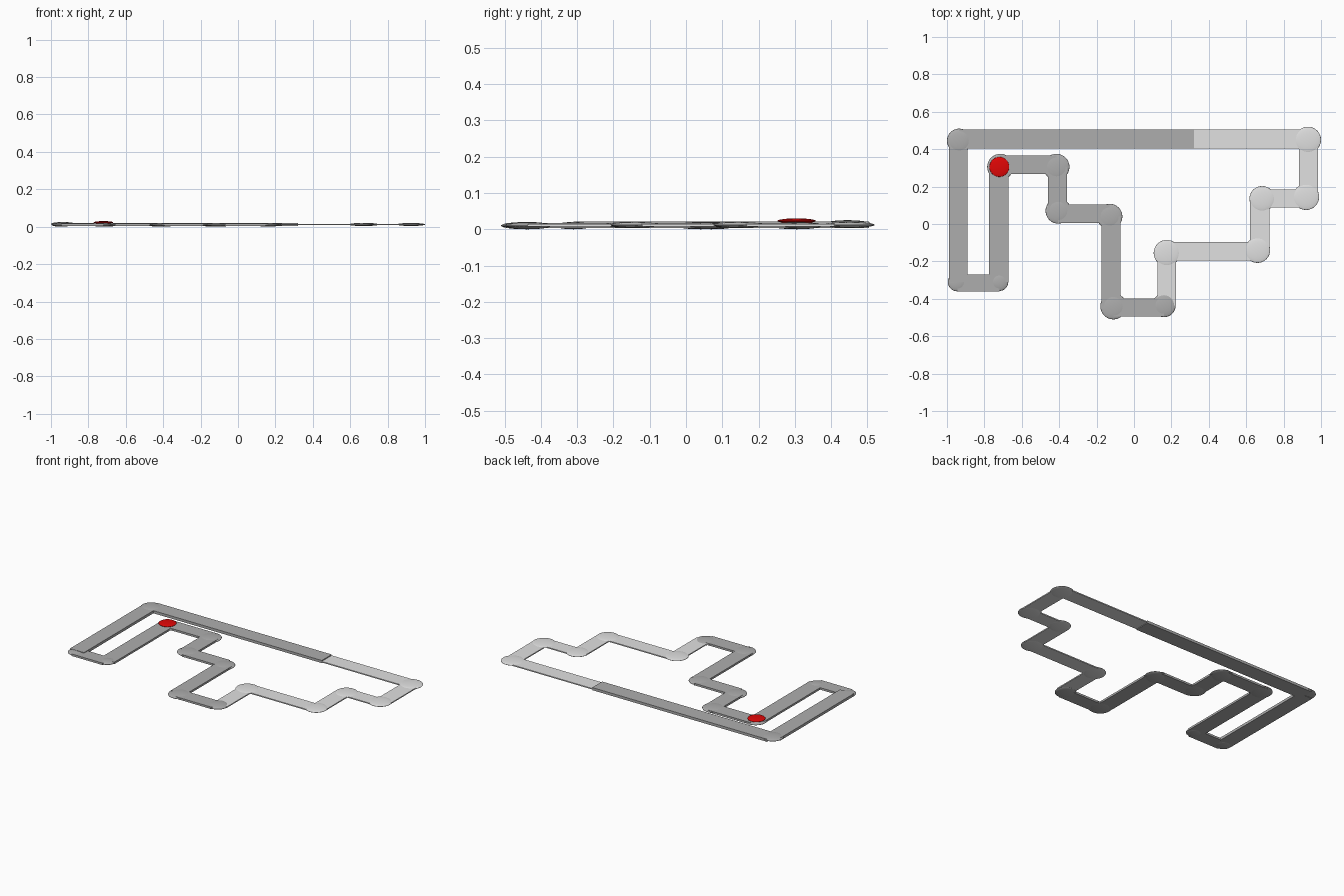
import bpy

cube = bpy.data.objects.get("Cube")
if cube:
    bpy.data.objects.remove(cube, do_unlink=True)


def material(name, color):
    m = bpy.data.materials.new(name)
    m.use_nodes = True
    m.diffuse_color = color
    m.node_tree.nodes["Principled BSDF"].inputs["Base Color"].default_value = color
    return m


dark = material("mid grey", (0.42, 0.42, 0.42, 1))
light = material("light grey", (0.75, 0.75, 0.75, 1))
red = material("red", (0.75, 0.002, 0.002, 1))


def bar(name, x0, x1, y0, y1, z0, z1, mat):
    """Flat box between the given bounds."""
    bpy.ops.mesh.primitive_cube_add(
        size=1, location=((x0 + x1) / 2, (y0 + y1) / 2, (z0 + z1) / 2))
    ob = bpy.context.object
    ob.name = name
    ob.scale = (x1 - x0, y1 - y0, z1 - z0)
    ob.data.materials.append(mat)


def disc(name, x, y, z, radius, half_height, mat):
    """Flattened smooth ball."""
    bpy.ops.mesh.primitive_uv_sphere_add(
        segments=32, ring_count=16, radius=1, location=(x, y, z))
    ob = bpy.context.object
    ob.name = name
    ob.scale = (radius, radius, half_height)
    ob.data.materials.append(mat)
    bpy.ops.object.shade_smooth()


# Thick outer bars
THICK = (0.004, 0.021)
bar("back_bar_dark", -0.935, 0.32, 0.403, 0.505, *THICK, dark)
bar("left_bar", -0.99, -0.89, -0.31, 0.445, *THICK, dark)

# Dark winding path
MID = (0.004, 0.017)
dark_bars = [
    (-0.945, -0.72, -0.36, -0.27),
    (-0.775, -0.672, -0.31, 0.305),
    (-0.72, -0.415, 0.268, 0.365),
    (-0.46, -0.357, 0.07, 0.305),
    (-0.405, -0.13, 0.005, 0.105),
    (-0.173, -0.072, -0.44, 0.04),
    (-0.11, 0.16, -0.495, -0.398),
]
for b in dark_bars:
    bar("dark_path_bar", *b, *MID, dark)

# Light winding path
THIN = (0.008, 0.015)
light_bars = [
    (0.32, 0.93, 0.403, 0.505),
    (0.125, 0.225, -0.435, -0.155),
    (0.175, 0.66, -0.195, -0.095),
    (0.62, 0.724, -0.14, 0.135),
    (0.685, 0.92, 0.088, 0.185),
    (0.882, 0.985, 0.145, 0.45),
]
for b in light_bars:
    bar("light_path_bar", *b, *THIN, light)

# Rounded corner joints
dark_joints = [
    (-0.72, -0.31, 0.048), (-0.945, -0.31, 0.05), (-0.715, 0.305, 0.07),
    (-0.415, 0.305, 0.07), (-0.405, 0.07, 0.068), (-0.13, 0.04, 0.068),
    (-0.11, -0.44, 0.07), (0.16, -0.435, 0.063),
]
light_joints = [
    (0.175, -0.155, 0.07), (0.66, -0.14, 0.068), (0.685, 0.135, 0.068),
    (0.92, 0.145, 0.07), (0.93, 0.45, 0.07),
]
for x, y, r in dark_joints:
    disc("dark_joint", x, y, 0.01, r, 0.01, dark)
for x, y, r in light_joints:
    disc("light_joint", x, y, 0.012, r, 0.008, light)
disc("back_left_joint", -0.935, 0.445, 0.015, 0.065, 0.01, dark)

# Red marker on the path
disc("red_marker", -0.72, 0.305, 0.023, 0.053, 0.007, red)
